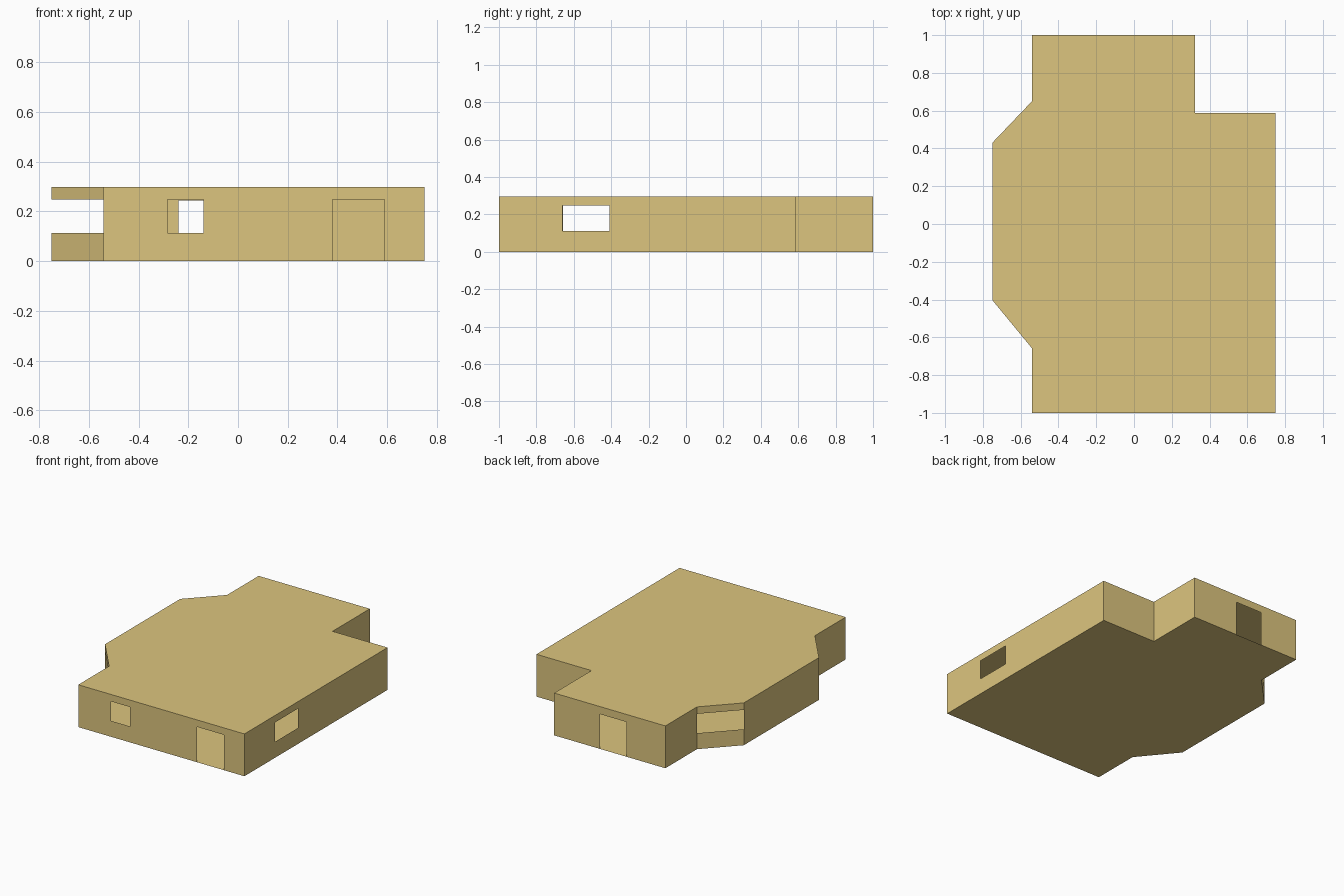
import bpy, bmesh
from mathutils import Vector

if "Cube" in bpy.data.objects:
    bpy.data.objects.remove(bpy.data.objects["Cube"])

H = 0.297                   # wall height
SILL, HEAD = 0.112, 0.248   # window and door heights

mat = bpy.data.materials.new("tan_plaster")
mat.diffuse_color = (0.72, 0.56, 0.21, 1)
mat.use_nodes = True
mat.node_tree.nodes["Principled BSDF"].inputs["Base Color"].default_value = mat.diffuse_color

# Floor plan, counter-clockwise seen from above
PLAN = [(-0.54, -1), (0.75, -1), (0.75, 0.587), (0.323, 0.587), (0.323, 1),
        (-0.54, 1), (-0.54, 0.65), (-0.75, 0.43), (-0.75, -0.403), (-0.54, -0.658)]
NAMES = ["front_wall", "right_wall", "notch_back_wall", "notch_side_wall", "back_wall",
         "back_left_wall", "bay_back_wall", "bay_middle_wall", "bay_front_wall", "front_left_wall"]

# Openings per wall: (start, end, bottom, top), start and end measured along the wall
OPENINGS = {
    "front_wall": [(0.256, 0.402, SILL, HEAD), (0.92, 1.13, 0, HEAD)],
    "right_wall": [(0.34, 0.592, SILL, HEAD)],
    "back_wall": [(0.355, 0.563, 0, 0.244)],
    "bay_back_wall": [(0, 9, SILL, HEAD)],
    "bay_front_wall": [(0, 9, SILL, HEAD)],
}


def finish(bm, name):
    bmesh.ops.remove_doubles(bm, verts=bm.verts, dist=1e-5)
    me = bpy.data.meshes.new(name)
    bm.to_mesh(me)
    bm.free()
    me.materials.append(mat)
    bpy.context.collection.objects.link(bpy.data.objects.new(name, me))


def wall(name, a, b, holes):
    """Thin wall from a to b, split at the openings and left open there."""
    a, b = Vector((*a, 0)), Vector((*b, 0))
    length = (b - a).length
    d = (b - a).normalized()
    us = sorted({0, length} | {min(u, length) for h in holes for u in h[:2]})
    zs = sorted({0, H} | {z for h in holes for z in h[2:]})
    bm = bmesh.new()
    for u0, u1 in zip(us, us[1:]):
        for z0, z1 in zip(zs, zs[1:]):
            u, z = (u0 + u1) / 2, (z0 + z1) / 2
            if any(h[0] < u < h[1] and h[2] < z < h[3] for h in holes):
                continue
            corners = ((u0, z0), (u1, z0), (u1, z1), (u0, z1))
            bm.faces.new([bm.verts.new(a + d * p + Vector((0, 0, q))) for p, q in corners])
    finish(bm, name)


def slab(name, z, points):
    bm = bmesh.new()
    bm.faces.new([bm.verts.new((x, y, z)) for x, y in points])
    finish(bm, name)


# Walls with window and door openings
for i, name in enumerate(NAMES):
    wall(name, PLAN[i], PLAN[(i + 1) % len(PLAN)], OPENINGS.get(name, []))

# Floor and flat roof
slab("floor", 0, PLAN[::-1])
slab("roof", H, PLAN)
